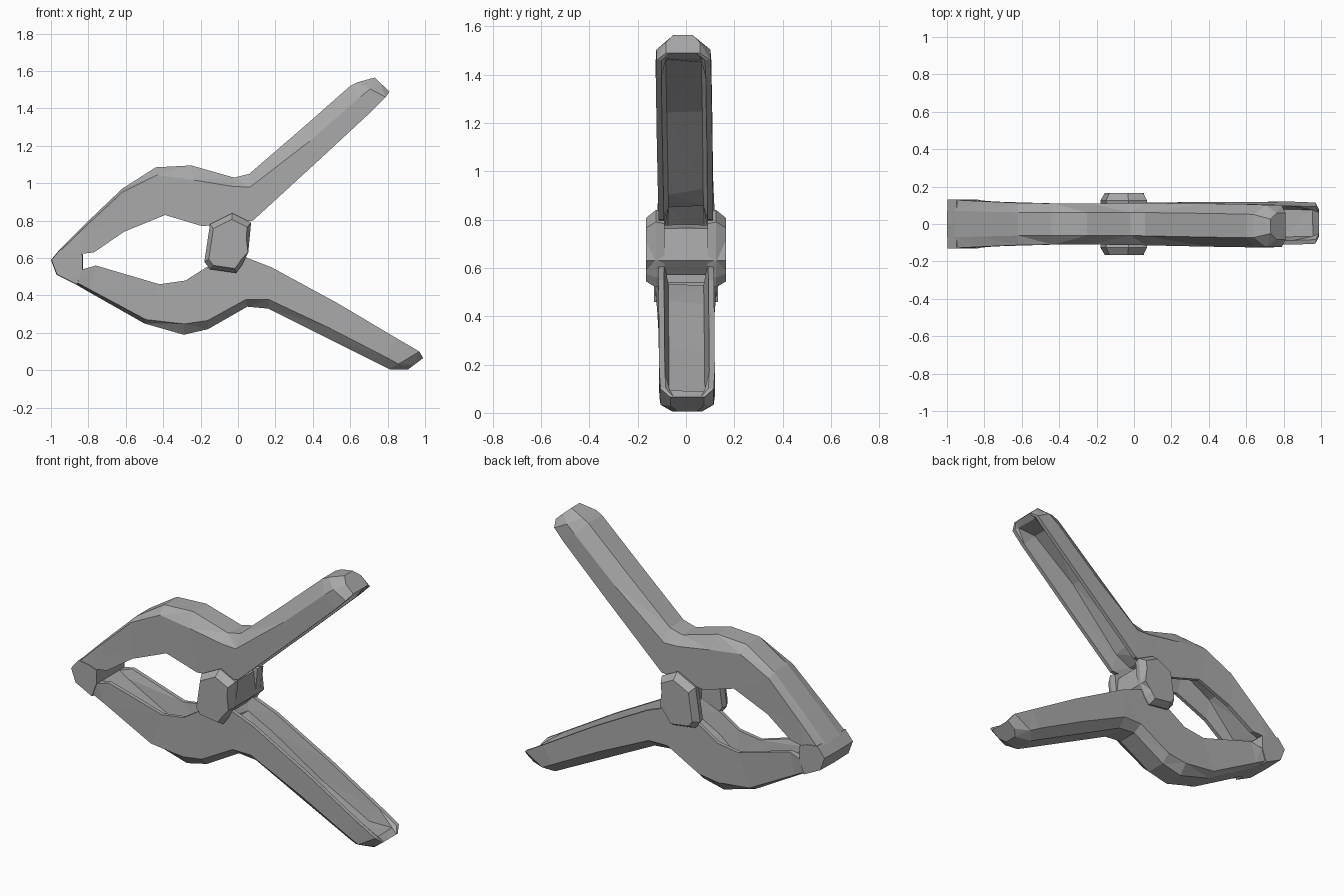
import bpy, bmesh, random
from mathutils import Vector

random.seed(4)
cube = bpy.data.objects.get("Cube")
if cube:
    bpy.data.objects.remove(cube)

grey = bpy.data.materials.new("plain grey")
grey.use_nodes = True
grey.diffuse_color = (0.4, 0.4, 0.4, 1)
grey.node_tree.nodes["Principled BSDF"].inputs["Base Color"].default_value = (0.4, 0.4, 0.4, 1)


def loft(name, rings):
    """Skin a list of closed rings, cap both ends, keep faces flat."""
    bm = bmesh.new()
    rows = [[bm.verts.new(p) for p in ring] for ring in rings]
    n = len(rows[0])
    for a, b in zip(rows, rows[1:]):
        for i in range(n):
            j = (i + 1) % n
            bm.faces.new((a[i], a[j], b[j], b[i]))
    bm.faces.new(rows[0])
    bm.faces.new(rows[-1])
    bmesh.ops.triangulate(bm, faces=bm.faces)
    bmesh.ops.recalc_face_normals(bm, faces=bm.faces)
    mesh = bpy.data.meshes.new(name)
    bm.to_mesh(mesh)
    bm.free()
    mesh.materials.append(grey)
    obj = bpy.data.objects.new(name, mesh)
    bpy.context.collection.objects.link(obj)
    return obj


def channel_ring(ox, oz, ix, iz, half, depth, bevel, shift):
    """U-shaped section: rounded back at the outer point, open at the inner one."""
    outer, inner = Vector((ox, 0, oz)), Vector((ix, 0, iz))
    wall = half * 0.8

    def at(t, y):
        p = inner.lerp(outer, t)
        return p + Vector((0, y + shift, 0))

    f1, f2 = (depth * random.uniform(0.75, 1.1) for _ in range(2))
    return [at(0, -half), at(1 - bevel, -half), at(1, -half * 0.55),
            at(1, half * 0.55), at(1 - bevel, half), at(0, half),
            at(0, wall), at(f1, wall * 0.8), at(f2, -wall * 0.8), at(0, -wall)]


def prism(name, profile, layers):
    """Extrude an xz profile along y; each layer is (y, scale)."""
    cx = sum(p[0] for p in profile) / len(profile)
    cz = sum(p[1] for p in profile) / len(profile)
    return loft(name, [[(cx + (x - cx) * s, y, cz + (z - cz) * s) for x, z in profile]
                       for y, s in layers])


# Arms: outer x, z, inner x, z, half width, channel depth, bevel
upper = [
    (0.73, 1.565, 0.81, 1.49, 0.07, 0, 0.4),
    (0.64, 1.54, 0.79, 1.46, 0.112, 0.1, 0.45),
    (0.60, 1.52, 0.72, 1.39, 0.115, 0.6, 0.45),
    (0.35, 1.30, 0.44, 1.13, 0.115, 0.65, 0.42),
    (0.06, 1.05, 0.08, 0.80, 0.113, 0.5, 0.28),
    (-0.02, 1.03, -0.03, 0.79, 0.112, 0.3, 0.2),
    (-0.25, 1.095, -0.19, 0.77, 0.11, 0.4, 0.24),
    (-0.44, 1.085, -0.39, 0.83, 0.11, 0.5, 0.16),
    (-0.62, 0.97, -0.61, 0.74, 0.113, 0.5, 0.08),
    (-0.83, 0.77, -0.77, 0.63, 0.122, 0.4, 0.08),
    (-0.96, 0.64, -0.86, 0.62, 0.128, 0, 0.1),
]
lower = [
    (0.91, 0.005, 0.99, 0.065, 0.07, 0, 0.4),
    (0.81, 0.005, 0.97, 0.10, 0.11, 0.1, 0.3),
    (0.77, 0.025, 0.85, 0.17, 0.115, 0.6, 0.3),
    (0.46, 0.18, 0.53, 0.36, 0.115, 0.65, 0.28),
    (0.16, 0.33, 0.18, 0.55, 0.115, 0.5, 0.22),
    (0.05, 0.34, 0.0, 0.62, 0.113, 0.3, 0.14),
    (-0.16, 0.22, -0.17, 0.55, 0.11, 0.4, 0.14),
    (-0.29, 0.19, -0.28, 0.48, 0.11, 0.5, 0.2),
    (-0.50, 0.25, -0.42, 0.46, 0.11, 0.5, 0.1),
    (-0.80, 0.42, -0.76, 0.56, 0.12, 0.4, 0.1),
    (-0.92, 0.49, -0.83, 0.54, 0.128, 0, 0.1),
]
for name, stations, lean in (("upper_arm", upper, -0.012), ("lower_arm", lower, 0.004)):
    loft(name, [channel_ring(*s, lean * max(s[0], 0) / 0.7) for s in stations])

# Pinched jaw tip
tip = [(-1, 0.59), (-0.97, 0.51), (-0.86, 0.455), (-0.83, 0.54),
       (-0.83, 0.62), (-0.88, 0.64), (-0.95, 0.65)]
prism("jaw_tip", tip, [(-0.132, 0.97), (0, 1), (0.132, 0.97)])

# Pivot: a cheek on each side joined by a cross plate
cheek = [(-0.15, 0.78), (-0.03, 0.84), (0.07, 0.79), (0.055, 0.63),
         (0.02, 0.56), (-0.01, 0.52), (-0.15, 0.54), (-0.18, 0.58)]
for name, side in (("left_cheek", 1), ("right_cheek", -1)):
    prism(name, cheek, [(side * 0.09, 0.95), (side * 0.125, 1), (side * 0.166, 0.82)])
plate = [(-0.04, 0.78), (0.04, 0.765), (0.055, 0.63), (0.0, 0.57), (-0.04, 0.6)]
prism("pivot_plate", plate, [(-0.166, 0.97), (0, 1), (0.166, 0.97)])
